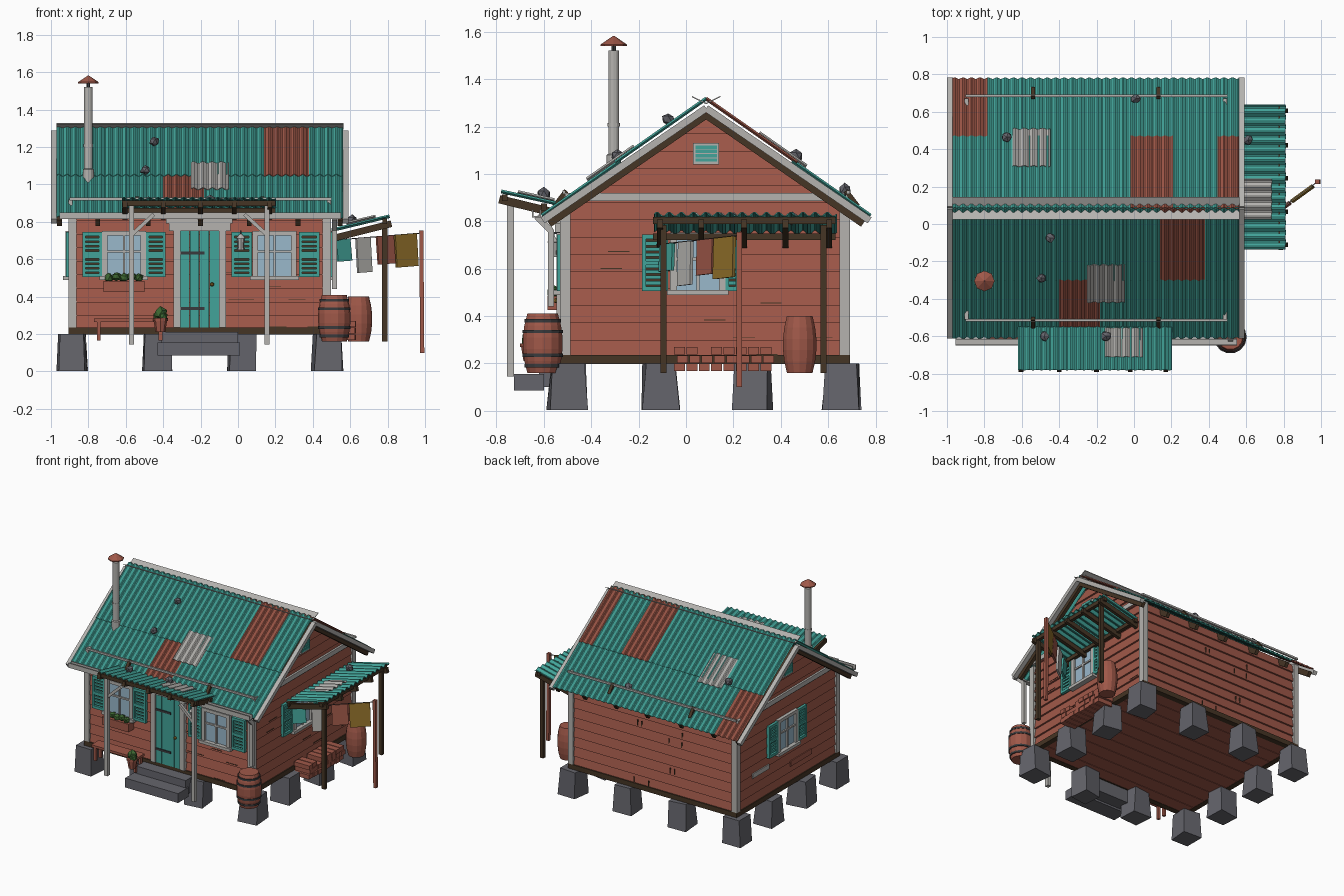
import bpy, bmesh, math, random
from mathutils import Vector, Matrix

if "Cube" in bpy.data.objects:
    bpy.data.objects.remove(bpy.data.objects["Cube"])

random.seed(4)

def mat(name, r, g, b):
    m = bpy.data.materials.new(name)
    m.diffuse_color = (r, g, b, 1)
    m.use_nodes = True
    m.node_tree.nodes["Principled BSDF"].inputs["Base Color"].default_value = m.diffuse_color
    return m

TEAL = mat("teal paint", .055, .37, .32)
RUST = mat("rust wood", .35, .098, .066)
GREY = mat("weathered grey", .46, .45, .43)
DARK = mat("dark brown", .06, .035, .018)
STONE = mat("stone", .13, .13, .15)
GLASS = mat("window glass", .32, .48, .60)
GOLD = mat("mustard", .30, .17, .025)
LEAF = mat("leaf green", .045, .13, .03)
IRON = mat("dark iron", .04, .042, .045)

def finish(name, bm, *mats):
    bmesh.ops.recalc_face_normals(bm, faces=bm.faces)
    me = bpy.data.meshes.new(name)
    bm.to_mesh(me)
    bm.free()
    ob = bpy.data.objects.new(name, me)
    for m in mats:
        me.materials.append(m)
    bpy.context.collection.objects.link(ob)
    return ob

def hexa(bm, pts):
    v = [bm.verts.new(p) for p in pts]
    for f in ((0, 1, 2, 3), (4, 5, 6, 7), (0, 1, 5, 4), (1, 2, 6, 5), (2, 3, 7, 6), (3, 0, 4, 7)):
        bm.faces.new([v[i] for i in f])

def boxes(name, m, items, M=Matrix()):
    bm = bmesh.new()
    for a, b, c, d, e, f in items:
        hexa(bm, [M @ Vector(p) for z in (e, f) for p in ((a, c, z), (b, c, z), (b, d, z), (a, d, z))])
    return finish(name, bm, m)

def beams(name, m, pairs, w, h):
    bm = bmesh.new()
    for p, q in pairs:
        p, q = Vector(p), Vector(q)
        d = (q - p).normalized()
        s = d.cross(Vector((0, 0, 1)) if abs(d.z) < .95 else Vector((0, 1, 0))).normalized()
        n = s.cross(d)
        hexa(bm, [e + s * i * w / 2 + n * j * h / 2 for e in (p, q) for i, j in ((-1, -1), (1, -1), (1, 1), (-1, 1))])
    return finish(name, bm, m)

def lathe(name, m, c, prof, n=12):
    bm = bmesh.new()
    rings = [[bm.verts.new((c[0] + r * math.cos(k * math.tau / n), c[1] + r * math.sin(k * math.tau / n), z))
              for k in range(n)] for r, z in prof]
    for a, b in zip(rings, rings[1:]):
        for k in range(n):
            bm.faces.new((a[k], a[(k + 1) % n], b[(k + 1) % n], b[k]))
    bm.faces.new(rings[0])
    bm.faces.new(rings[-1])
    return finish(name, bm, m)

def lumps(name, m, items):
    bm = bmesh.new()
    for x, y, z, r in items:
        g = bmesh.ops.create_icosphere(bm, subdivisions=1, radius=r)
        for v in g["verts"]:
            v.co = v.co * random.uniform(.85, 1.15) + Vector((x, y, z))
    return finish(name, bm, m)

def sheet(name, o, u, v, m, rust=(), wave=.045, amp=.007):
    # corrugated sheet; rust holds x ranges of rusty panels
    o, u, v = Vector(o), Vector(u), Vector(v)
    n = u.cross(v).normalized()
    n *= 1 if n.z > 0 else -1
    nu, nv = round(u.length / wave) * 6, max(2, round(v.length / .1))
    bm = bmesh.new()
    g = [[bm.verts.new(o + u * i / nu + v * j / nv + n * amp * math.sin(i * math.pi / 3))
          for j in range(nv + 1)] for i in range(nu + 1)]
    for i in range(nu):
        for j in range(nv):
            f = bm.faces.new((g[i][j], g[i + 1][j], g[i + 1][j + 1], g[i][j + 1]))
            x = f.calc_center_median().x
            f.material_index = int(any(a < x < b for a, b in rust))
    ob = finish(name, bm, m, RUST)
    ob.modifiers.new("thickness", "SOLIDIFY").thickness = .004
    return ob

# House extents, roof ridge and slope
X0, X1, Y0, Y1 = -.885, .475, -.51, .67
RY, RZ, SL = .085, 1.312, .70
def roof_z(y):
    return RZ - SL * abs(y - RY)

# Wall frames: local (along wall, outward, up)
def frame(ax, out, org):
    return Matrix(((ax[0], out[0], 0, org[0]), (ax[1], out[1], 0, org[1]), (0, 0, 1, 0), (0, 0, 0, 1)))
FRONT = frame((1, 0), (0, -1), (0, Y0))
BACK = frame((1, 0), (0, 1), (0, Y1))
RIGHT = frame((0, 1), (1, 0), (X1, 0))
LEFT = frame((0, 1), (-1, 0), (X0, 0))

# Lapped siding
def siding(name, M, gable):
    bm = bmesh.new()
    h, z = .0725, .225
    while z < (1.25 if gable else .84):
        z2 = min(z + h, 1.262 if gable else .87)
        def ends(q):
            if not gable:
                return X0, X1
            w = min((Y1 - Y0) / 2, max(.002, (RZ - .045 - q) / SL))
            return RY - w, RY + w
        (a, b), (c, d) = ends(z), ends(z2)
        hexa(bm, [M @ Vector(p) for p in ((a, -.02, z), (b, -.02, z), (b, .015, z), (a, .015, z),
                                          (c, -.02, z2), (d, -.02, z2), (d, .002, z2), (c, .002, z2))])
        z += h
    finish(name, bm, RUST)
for n, M, g in (("front", FRONT, 0), ("back", BACK, 0), ("right", RIGHT, 1), ("left", LEFT, 1)):
    siding(n + "_siding", M, g)

# Floor, sill beams, corner boards, gable bands
boxes("floor_planks", RUST, [(X0, X1, Y0 + i * .118 + .002, Y0 + i * .118 + .116, .2, .225) for i in range(10)])
boxes("sill_beams", DARK, [(X0 - .02, X1 + .02, Y0 - .022, Y0 + .02, .198, .235), (X0 - .02, X1 + .02, Y1 - .02, Y1 + .022, .198, .235),
                           (X0 - .02, X0 + .02, Y0, Y1, .198, .235), (X1 - .02, X1 + .02, Y0, Y1, .198, .235)])
boxes("corner_boards", GREY, [(x - .022, x + .022, y - .022, y + .022, .235, .87) for x in (X0, X1) for y in (Y0, Y1)])
for M, n in ((RIGHT, "right"), (LEFT, "left")):
    boxes(n + "_gable_band", GREY, [(Y0, Y1, 0, .022, .885, .92)], M)
    boxes(n + "_vent_frame", GREY, [(.03, .14, 0, .025, 1.04, 1.13)], M)
    boxes(n + "_vent_slats", TEAL, [(.04, .13, .02, .03, 1.052 + i * .018, 1.066 + i * .018) for i in range(4)], M)

# Stone footings around the perimeter
bm = bmesh.new()
for x in (X0, -.43, .02, X1):
    for y in (-.5, -.11, .28, .66):
        if x in (X0, X1) or y in (-.5, .66):
            j = lambda s: random.uniform(.9, 1.1) * s
            R = Matrix.Translation((x, y, 0)) @ Matrix.Rotation(random.uniform(-.12, .12), 4, "Z")
            hexa(bm, [R @ Vector((j(a * w), j(b * w), z)) for w, z in ((.075, .003), (.066, .2))
                      for a, b in ((-1, -1), (1, -1), (1, 1), (-1, 1))])
finish("stone_footings", bm, STONE)
boxes("door_steps", STONE, [(-.43, .01, -.725, -.6, .085, .155), (-.41, .0, -.62, -.5, .1, .21)])

# Main roof: two overlapping rows of sheets on each slope
def at(x, s, d, up=0):
    return Vector((x, RY + s * d, RZ - SL * d + up))
for s, side, seam, up, low in ((-1, "front", .385, [(.14, .38)], [(-.4, -.18)]),
                               (1, "back", .385, [(-.02, .21), (.45, .57)], [(-.98, -.78)])):
    W = Vector((1.53, 0, 0))
    sheet(side + "_roof_upper", at(-.97, s, 0, .008), W, at(0, s, seam) - at(0, s, 0), TEAL, up)
    sheet(side + "_roof_lower", at(-.97, s, seam - .02), W, at(0, s, .695) - at(0, s, seam - .02), TEAL, low)
    beams(side + "_barge_boards", GREY, [(at(x, s, 0, -.035), at(x, s, .69, -.025)) for x in (-.985, .575)], .032, .03)
    beams(side + "_rafters", DARK, [(at(x, s, 0, -.058), at(x, s, .665, -.053)) for x in (-.955, -.75, -.48, -.2, .06, .32, .545)], .026, .04)
    beams(side + "_snow_rail", GREY, [(at(-.9, s, .6, .03), at(.5, s, .6, .03))], .014, .014)
    beams(side + "_rail_brackets", DARK, [(at(x, s, .64, 0), at(x, s, .59, .03)) for x in (-.54, .13)], .022, .02)
for n, s, x, d in (("front", -1, -.25, .305), ("back", 1, -.65, .225)):
    sheet(n + "_roof_patch", at(x, s, d, .02), (.2, 0, 0), at(0, s, .2) - at(0, s, 0), GREY)
beams("ridge_cap", GREY, [((-.97, RY + s * .03, 1.311), (.565, RY + s * .03, 1.311)) for s in (-1, 1)], .004, .004)
bm = bmesh.new()
for s in (-1, 1):
    hexa(bm, [(x, RY + s * y, z) for x in (-.97, .565) for y, z in ((0, 1.294), (.06, 1.324), (.06, 1.329), (0, 1.3))])
finish("ridge_flashing", bm, GREY)

# Gutter and downspout
boxes("gutter", GREY, [(-.955, .55, -.65, -.612, .815, .822), (-.955, .55, -.65, -.644, .82, .85), (-.955, .55, -.618, -.612, .82, .85)])
beams("downspout", GREY, [((.515, -.63, .82), (.515, -.57, .76)), ((.515, -.57, .765), (.515, -.57, .44))], .026, .026)

# Chimney
lathe("chimney_pipe", GREY, (-.8, -.305), [(.03, 1.0), (.03, 1.08), (.023, 1.085), (.023, 1.2), (.026, 1.2), (.026, 1.215), (.023, 1.215), (.023, 1.52)])
lathe("chimney_cap_stem", IRON, (-.8, -.305), [(.01, 1.5), (.01, 1.55)], 6)
lathe("chimney_cap", RUST, (-.8, -.305), [(.055, 1.54), (.055, 1.547), (.003, 1.582)], 8)

# Front porch canopy
sheet("porch_sheet", (-.62, -.78, .928), (.82, 0, 0), (0, .23, -.05), TEAL)
sheet("porch_patch", (-.155, -.71, .925), (.2, 0, 0), (0, .155, -.034), GREY)
beams("porch_rafters", DARK, [((x, -.788, .893), (x, -.53, .83)) for x in (-.605, -.4, -.2, -.02, .17)], .026, .035)
beams("porch_beams", DARK, [((-.62, -.765, .9), (.2, -.765, .9)), ((-.62, -.6, .86), (.2, -.6, .86))], .025, .028)
boxes("porch_posts", GREY, [(x - .014, x + .014, -.755, -.725, .145, .885) for x in (-.57, .155)])
beams("porch_braces", GREY, [((-.57, -.74, .73), (-.45, -.74, .84)), ((.155, -.74, .73), (.035, -.74, .84))], .02, .02)

# Side canopy
sheet("side_canopy_sheet", (.5, -.135, .757), (0, .77, 0), (.31, 0, .075), TEAL, wave=.051, amp=.009)
sheet("side_canopy_patch", (.58, .025, .793), (0, .215, 0), (.155, 0, .0375), GREY, wave=.051, amp=.009)
beams("side_rafters", DARK, [((.48, y, .705), (.82, y, .79)) for y in (-.11, .065, .245, .42, .605)], .024, .036)
beams("side_beams", DARK, [((.785, -.14, .803), (.785, .63, .803)), ((.51, -.14, .735), (.51, .63, .735))], .025, .028)
boxes("side_posts", DARK, [(.77, .798, y - .013, y + .013, .16, .785) for y in (-.095, .58)])

# Clothesline
A, B = Vector((.49, -.13, .7)), Vector((.98, .225, .74))
beams("clothes_pole", RUST, [((.985, .225, .1), (.98, .225, .755))], .022, .024)
beams("clothes_line", IRON, [(A, B)], .005, .005)
for n, m, x, w, z in (("teal", TEAL, .56, .075, .59), ("grey", GREY, .668, .075, .53), ("rust", RUST, .785, .09, .575), ("mustard", GOLD, .895, .115, .56)):
    c = A.lerp(B, (x - A.x) / (B.x - A.x))
    d = (B - A) * (w / 2 / (B.x - A.x))
    bm = bmesh.new()
    s = Vector((-.004, .006, 0))
    hexa(bm, [p + t for p in (c - d, c + d) for t in (s, -s, -s + Vector((.01, -.004, z - c.z)), s + Vector((.01, -.004, z - c.z)))])
    finish(n + "_cloth", bm, m)

# Windows with louvred shutters
def shutter(name, M, u, w=.105):
    a, b, z0, z1 = u - w / 2, u + w / 2, .505, .745
    boxes(name, TEAL, [(a, a + .016, .01, .034, z0, z1), (b - .016, b, .01, .034, z0, z1), (a, b, .01, .034, z0, z0 + .02),
                       (a, b, .01, .034, z1 - .02, z1), (a, b, .01, .034, .615, .632)]
          + [(a, b, .01, .027, z0 + .027 + i * .0238, z0 + .042 + i * .0238) for i in range(8)], M)
    boxes(name + "_backing", DARK, [(a + .01, b - .01, .01, .017, z0, z1)], M)

def window(name, M, u, shutters):
    a, b = u - .105, u + .105
    boxes(name + "_glass", GLASS, [(a, b, .008, .02, .51, .74)], M)
    boxes(name + "_frame", GREY, [(a - .012, a + .016, .01, .036, .5, .75), (b - .016, b + .012, .01, .036, .5, .75),
                                  (a - .012, b + .012, .01, .036, .728, .752), (a - .025, b + .025, .01, .05, .488, .51),
                                  (u - .006, u + .006, .01, .03, .5, .74), (a, b, .01, .03, .635, .647)], M)
    for i, s in enumerate(shutters):
        shutter(f"{name}_shutter_{i}", M, u + s[0], s[1])
window("front_left_window", FRONT, -.61, ((-.17, .105), (.17, .105)))
window("front_right_window", FRONT, .195, ((-.175, .11), (.185, .11)))
window("right_window", RIGHT, .05, ((-.18, .11), (.145, .06)))
window("left_window", LEFT, .1, ((-.17, .105), (.17, .105)))

# Door
boxes("door", TEAL, [(-.31 + i * .0525, -.26 + i * .0525, 0, .025, .235, .75) for i in range(4)], FRONT)
boxes("door_frame", GREY, [(-.345, -.308, 0, .036, .235, .79), (-.102, -.065, 0, .036, .235, .79), (-.37, -.04, 0, .042, .75, .79), (-.385, -.03, 0, .05, .79, .825)], FRONT)
boxes("door_hinges", IRON, [(-.31, -.18, .02, .031, z, z + .016) for z in (.33, .625)], FRONT)
lumps("door_knob", GOLD, [(-.14, Y0 - .038, .465, .013)])

# Lantern beside the door
lathe("lantern", GREY, (.015, -.56), [(.02, .65), (.02, .66), (.016, .66), (.02, .71), (.026, .712), (.006, .735)], 8)
beams("lantern_bracket", IRON, [((.015, Y0, .75), (.015, -.565, .75)), ((.015, -.56, .75), (.015, -.56, .73))], .008, .008)

# Flower box, bench, potted plant
boxes("flower_box", RUST, [(-.72, -.5, .01, .075, .425, .485)], FRONT)
lumps("flower_box_plants", LEAF, [(-.69 + i * .04, -.56, .5 + .008 * (i % 2), .026) for i in range(5)])
boxes("bench", RUST, [(-.77, -.39, -.64, -.55, .265, .282)] + [(x, x + .02, y, y + .02, .165, .265) for x in (-.755, -.425) for y in (-.635, -.575)])
lathe("plant_pot", RUST, (-.415, -.66), [(.026, .21), (.036, .27), (.04, .27), (.04, .285)], 8)
lumps("potted_plant", LEAF, [(-.415, -.66, .31, .036), (-.43, -.65, .295, .026), (-.4, -.67, .295, .026)])

# Barrels
def barrel(name, c, r, z0, z1, hoops):
    pr = [(r * (1 - .24 * (2 * t - 1) ** 2), z0 + (z1 - z0) * t) for t in (0, .2, .4, .6, .8, 1)]
    lathe(name, RUST, c, pr, 14)
    for i, t in enumerate(hoops):
        q, z = r * (1 - .24 * (2 * t - 1) ** 2) + .004, z0 + (z1 - z0) * t
        lathe(f"{name}_hoop_{i}", IRON, c, [(q, z - .007), (q, z + .007)], 14)
barrel("rain_barrel", (.515, -.605), .087, .16, .41, (.12, .3, .7, .88))
barrel("side_barrel", (.645, .48), .073, .16, .4, ())

# Stacked firewood
boxes("firewood", RUST, [(.5, .62 + .012 * random.random(), -.05 + i * .052 + .012 * (r % 2), -.004 + i * .052 + .012 * (r % 2), .167 + r * .035, .199 + r * .035)
                         for r in range(3) for i in range(8) if (r, i) != (2, 2)])

# Loose stones on the roofs
lumps("roof_stones", STONE, [(x, y, roof_z(y) + .03, .028) for x, y in ((-.45, -.075), (-.495, -.29), (-.68, .465), (.01, .67))]
      + [(-.48, -.6, .91, .028), (-.15, -.6, .915, .028), (.61, .45, .81, .028)])

# Patch boards and cracks in the siding
boxes("left_patch_grey", GREY, [(.3, .5, .012, .02, .42, .455)], LEFT)
boxes("left_patch_rust", RUST, [(-.2, .05, .012, .02, .34, .38)], LEFT)
for n, M, lo, hi, k in (("front", FRONT, -.8, .4, 8), ("right", RIGHT, -.4, .6, 10), ("back", BACK, -.45, 0, 9)):
    items = []
    for i in range(k):
        u, z = random.uniform(lo, hi), .236 + .0725 * random.randint(0, 6)
        items.append((u, u + (.005 if n == "back" else .09), .008, .0155, z, z + (.04 if n == "back" else .004)))
    boxes(n + "_siding_cracks", DARK, items, M)
